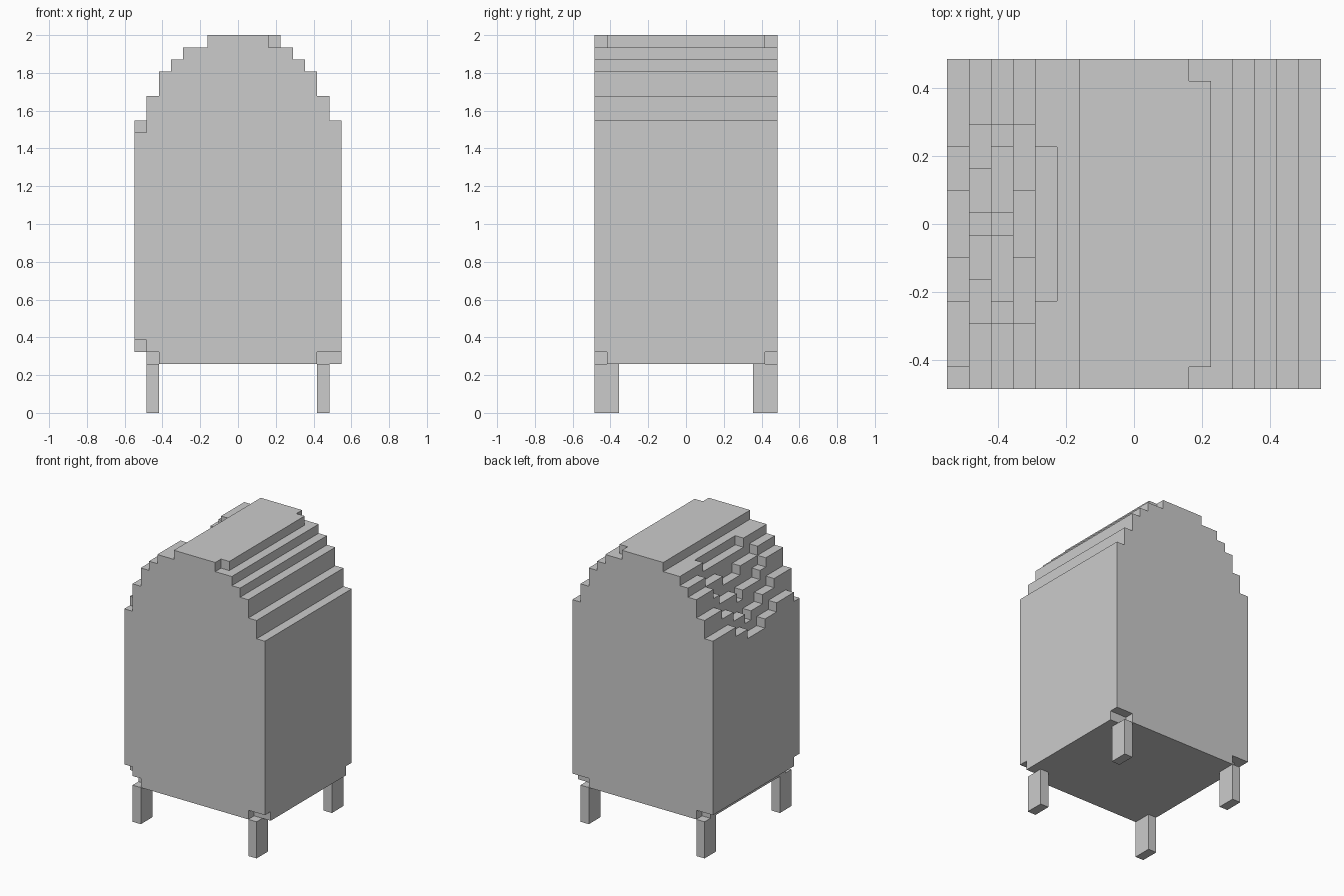
import bpy
import bmesh
from mathutils import Vector

if "Cube" in bpy.data.objects:
    bpy.data.objects.remove(bpy.data.objects["Cube"])

U = 2 / 31            # edge of one cube in the blocky grid
NX, HALF_Y = 17, 7    # 17 cubes wide, rows -7..7 deep

# Stepped roof: top height of each column, left to right
ROOF = [24, 26, 28, 29, 30, 30] + [31] * 6 + [30, 29, 28, 26, 24]

# Round dish carved in the left slope: row limits per column, each limit one cube deeper
DISH = {0: (3, 1), 1: (4, 2, 0), 2: (4, 3, 0), 3: (4, 1), 4: (3,)}


def top(i, j):
    h = ROOF[i] - sum(abs(j) <= r for r in DISH.get(i, ()))
    if abs(j) == HALF_Y and i == 11:      # chipped ridge corners
        h -= 1
    if j == -HALF_Y and i == 0:           # chipped front left shoulder
        h -= 1
    return h


def bottom(i, j):
    end = abs(j) == HALF_Y
    if i == 0:                            # raised left lower edge
        return 6 if j == -HALF_Y else 5
    return 5 if end and i in (1, 15, 16) else 4


def finish(bm, name):
    mesh = bpy.data.meshes.new(name)
    bm.to_mesh(mesh)
    bm.free()
    obj = bpy.data.objects.new(name, mesh)
    bpy.context.collection.objects.link(obj)
    return obj


def block_mesh(name, cells):
    """Skin a set of grid cells with outward faces, then merge flat areas."""
    bm = bmesh.new()
    verts = {}

    def vert(p):
        key = tuple(round(c * 2) for c in p)
        if key not in verts:
            verts[key] = bm.verts.new(p * U)
        return verts[key]

    for cell in cells:
        centre = Vector((cell[0] - (NX - 1) / 2, cell[1], cell[2] + 0.5))
        for axis in range(3):
            for sign in (-1, 1):
                near = list(cell)
                near[axis] += sign
                if tuple(near) in cells:
                    continue
                n, a, b = Vector(), Vector(), Vector()
                n[axis] = sign / 2
                a[(axis + 1) % 3] = 0.5
                b[(axis + 2) % 3] = sign / 2
                ring = (-a - b, a - b, a + b, -a + b)
                bm.faces.new([vert(centre + n + c) for c in ring])
    bmesh.ops.dissolve_limit(bm, angle_limit=0.01, verts=bm.verts[:], edges=bm.edges[:])
    return finish(bm, name)


def box(name, lo, hi):
    bm = bmesh.new()
    bmesh.ops.create_cube(bm, size=1)
    for v in bm.verts:
        v.co = Vector([(l + h) / 2 + c * (h - l) for l, h, c in zip(lo, hi, v.co)]) * U
    return finish(bm, name)


# Cabinet body with the stepped roof and carved dish
block_mesh("cabinet_body", {(i, j, k)
                            for i in range(NX)
                            for j in range(-HALF_Y, HALF_Y + 1)
                            for k in range(bottom(i, j), top(i, j))})

# Four short legs
for sx, side in ((-1, "left"), (1, "right")):
    for sy, end in ((-1, "front"), (1, "back")):
        x0, x1 = sorted((sx * 6.5, sx * 7.5))
        y0, y1 = sorted((sy * 5.5, sy * 7.5))
        box(f"{end}_{side}_leg", (x0, y0, 0), (x1, y1, 4))
